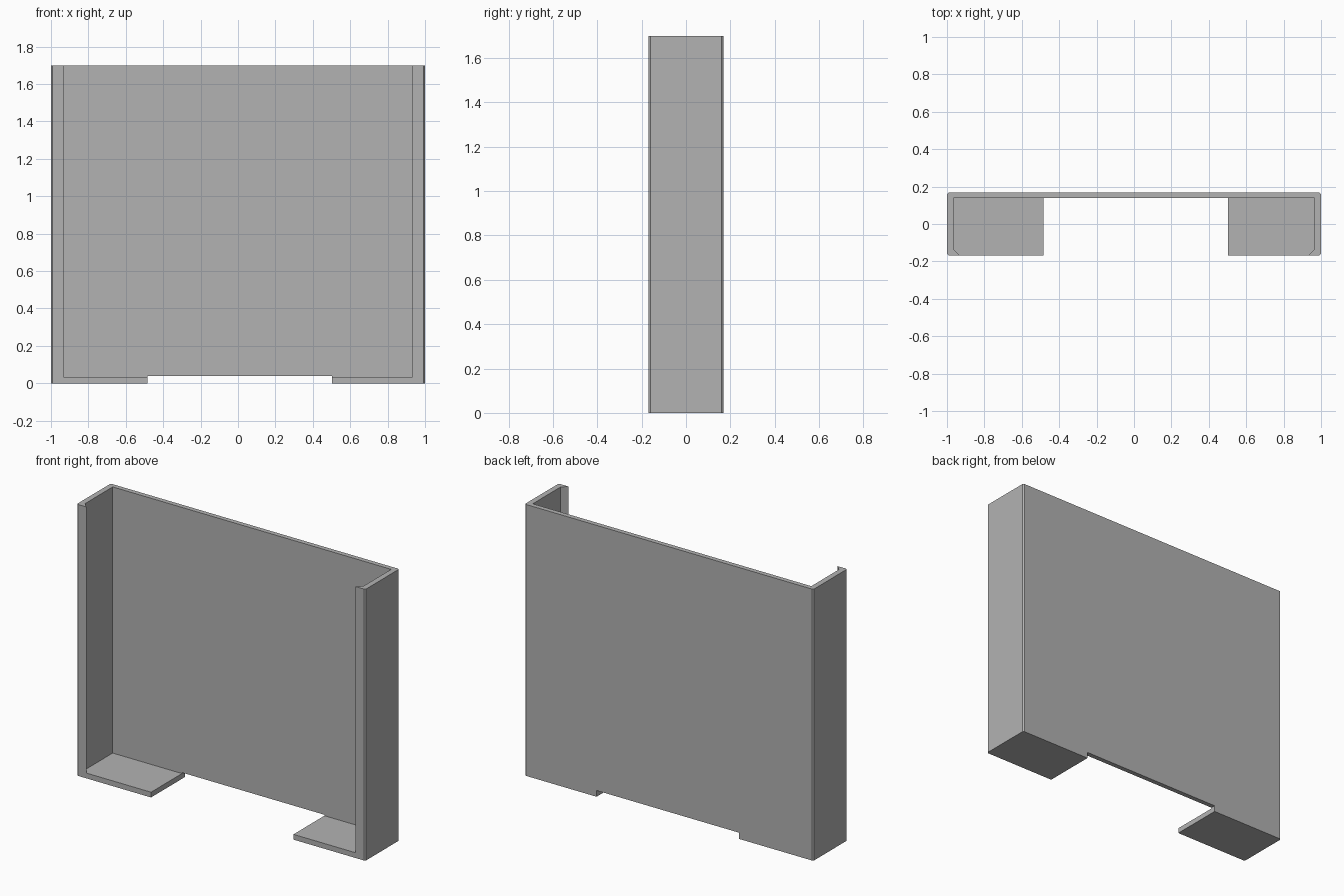
import bpy
import bmesh

cube = bpy.data.objects.get("Cube")
if cube:
    bpy.data.objects.remove(cube, do_unlink=True)

WIDTH, FRONT, BACK, HEIGHT = 1.0, -0.168, 0.168, 1.7
FLOOR = 0.033

grey = bpy.data.materials.new("plain grey")
grey.use_nodes = True
colour = (0.448, 0.448, 0.448, 1)
grey.diffuse_color = colour
grey.node_tree.nodes["Principled BSDF"].inputs["Base Color"].default_value = colour


def prism(name, outline, bottom, top):
    """Extrude a plan outline upwards into a closed solid."""
    bm = bmesh.new()
    base = bm.faces.new([bm.verts.new((x, y, bottom)) for x, y in outline])
    walls = bmesh.ops.extrude_face_region(bm, geom=[base])["geom"]
    verts = [v for v in walls if isinstance(v, bmesh.types.BMVert)]
    bmesh.ops.translate(bm, verts=verts, vec=(0, 0, top - bottom))
    bmesh.ops.recalc_face_normals(bm, faces=bm.faces)
    mesh = bpy.data.meshes.new(name)
    bm.to_mesh(mesh)
    bm.free()
    mesh.materials.append(grey)
    obj = bpy.data.objects.new(name, mesh)
    bpy.context.collection.objects.link(obj)
    return obj


def mirrored(half):
    """Complete a symmetric outline from its +x half."""
    return half + [(-x, y) for x, y in reversed(half)]


def cut(obj, cutter):
    mod = obj.modifiers.new("cut", "BOOLEAN")
    mod.operation = "DIFFERENCE"
    mod.solver = "EXACT"
    mod.object = cutter
    cutter.hide_render = True
    bpy.context.view_layer.objects.active = obj
    bpy.ops.object.modifier_apply(modifier=mod.name)
    bpy.data.objects.remove(cutter, do_unlink=True)


# Outer body with slightly eased vertical corners
e = 0.008
holder = prism("wall_holder", mirrored([
    (WIDTH - e, FRONT), (WIDTH, FRONT + e),
    (WIDTH, BACK - e), (WIDTH - e, BACK)]), 0, HEIGHT)

# Pocket, open at the top and front, leaving slanted retaining lips
cut(holder, prism("pocket_cutter", mirrored([
    (0.933, -0.4), (0.933, FRONT), (0.965, -0.136), (0.965, 0.138)]),
    FLOOR, HEIGHT + 0.2))

# Gap through the floor and the lower edge of the back
cut(holder, prism("gap_cutter", [
    (-0.485, -0.4), (0.502, -0.4), (0.502, 0.4), (-0.485, 0.4)], -0.1, 0.039))
